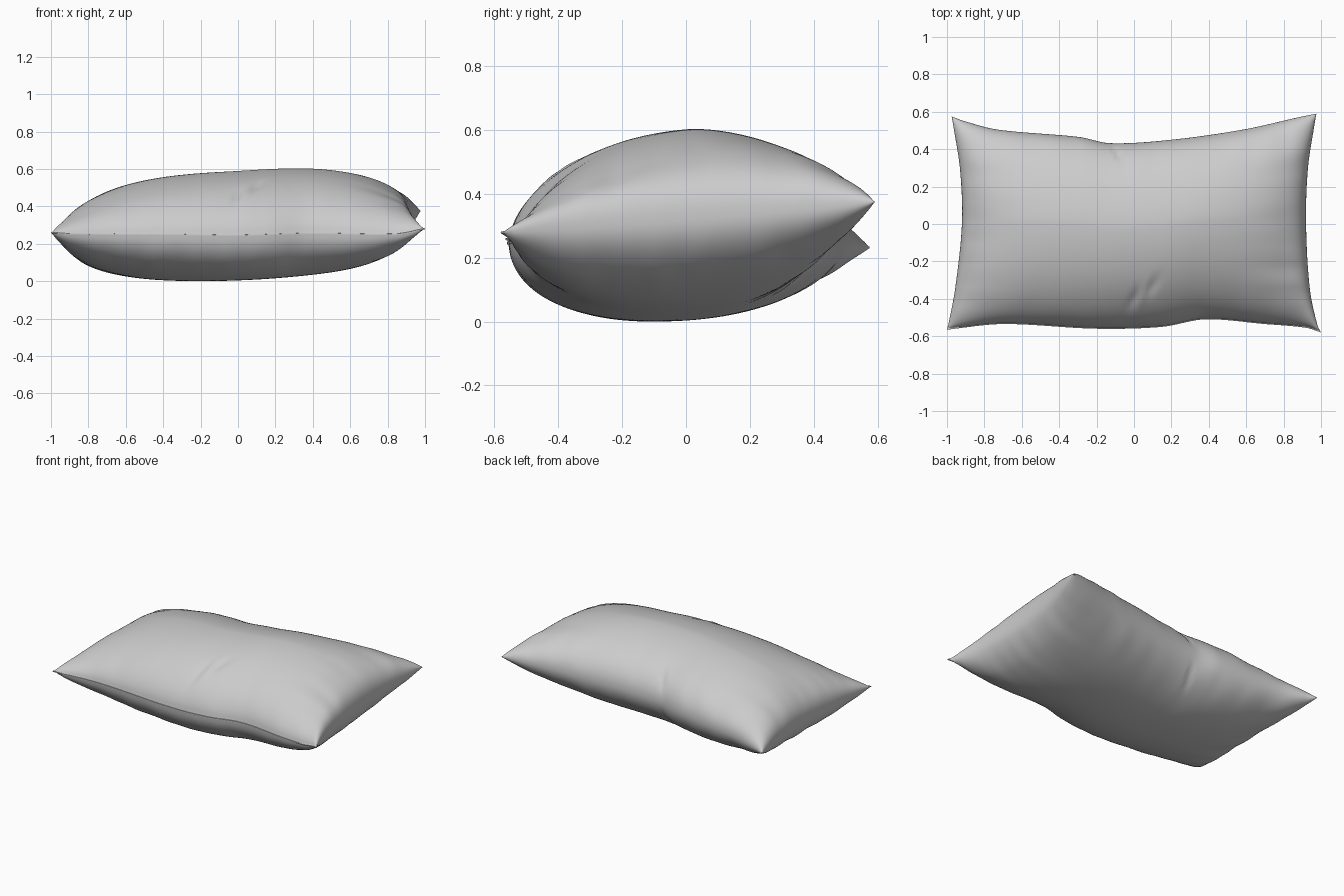
import bpy, bmesh, math
from mathutils import Vector, noise

if "Cube" in bpy.data.objects:
    bpy.data.objects.remove(bpy.data.objects["Cube"])

NU, NV = 150, 110


def curve(pts, t):
    # smooth interpolation through (parameter, value) points
    def slope(i):
        a, b = pts[max(i - 1, 0)], pts[min(i + 1, len(pts) - 1)]
        return (b[1] - a[1]) / (b[0] - a[0])
    i = 0
    while i < len(pts) - 2 and t > pts[i + 1][0]:
        i += 1
    (x0, y0), (x1, y1) = pts[i], pts[i + 1]
    h = x1 - x0
    s = (t - x0) / h
    return (y0 * (2*s**3 - 3*s**2 + 1) + y1 * (3*s**2 - 2*s**3)
            + h * slope(i) * (s**3 - 2*s**2 + s) + h * slope(i + 1) * (s**3 - s**2))


# Seam outline seen from above, and seam heights along front and back
FRONT = [(-1, -.565), (-.7, -.535), (-.2, -.56), (.15, -.55), (.38, -.51), (.7, -.535), (.92, -.555), (1, -.58)]
BACK = [(-1, .575), (-.93, .55), (-.75, .505), (-.3, .465), (-.13, .432), (.2, .45), (.6, .505), (.9, .57), (1, .59)]
LEFT = [(-1, -1), (-.93, -.99), (-.6, -.955), (0, -.92), (.5, -.93), (.9, -.965), (1, -.975)]
RIGHT = [(-1, 1), (-.93, .98), (-.6, .94), (0, .92), (.5, .93), (.9, .965), (1, .975)]
FRONT_Z = [(-1, .265), (-.9, .258), (-.4, .255), (0, .25), (.4, .26), (.85, .257), (1, .285)]
BACK_Z = [(-1, .237), (-.5, .27), (0, .305), (.5, .34), (1, .38)]


def dent(x, y, cx, cy, ang, length, width):
    # elongated soft crease mask
    dx, dy = x - cx, y - cy
    a = dx * math.cos(ang) + dy * math.sin(ang)
    b = -dx * math.sin(ang) + dy * math.cos(ang)
    return math.exp(-(a / length)**2 - (b / width)**2)


def point(u, v, side):
    a, b = (u + 1) / 2, (v + 1) / 2
    x = curve(LEFT, v) * (1 - a) + curve(RIGHT, v) * a
    y = curve(FRONT, u) * (1 - b) + curve(BACK, u) * b
    z = curve(FRONT_Z, u) * (1 - b) + curve(BACK_Z, u) * b
    if side == 0:
        return Vector((x, y, z))
    # puffed cross-section: thin flange at the front seam, rounded elsewhere
    c = .08 if side > 0 else 0
    w = (v - c) / (1 - c) if v > c else (c - v) / (1 + c)
    if v < 0:
        w = min(1, w / .988)
    f = max(0, 1 - abs(u)**2.75)**.43
    if side > 0:
        g = max(0, 1 - w**(2 if v < c else 1.55))**(.55 if v < c else .47)
    else:
        g = max(0, 1 - w**2.15)**.5
    t = f * g * (.315 + .012 * u if side > 0 else .266)
    # gathers running inward from the seams
    r = abs(v)**5 * noise.noise(Vector((x * 8, y * 2, side * 3)))
    r += abs(u)**6 * noise.noise(Vector((x * 2, y * 9, 7 + side)))
    t *= 1 + .1 * r
    # creases in the cloth
    if side > 0:
        t -= .05 * dent(x, y, -.10, .40, -1.1, .07, .010) * g
        t -= .014 * dent(x, y, .0, -.40, 1.2, .06, .02)
        t -= .012 * dent(x, y, .09, -.34, 1.0, .07, .025)
        t += .010 * dent(x, y, .05, -.38, 1.2, .07, .02)
    else:
        t -= .03 * dent(x, y, -.12, .40, 1.3, .08, .015) * g
    return Vector((x, y, z + side * max(t, .003)))


# Pillow: top and bottom cloth panels sharing one seam
bm = bmesh.new()
us = [math.sin(math.pi / 2 * (2 * i / NU - 1)) for i in range(NU + 1)]
vs = [math.sin(math.pi / 2 * (2 * j / NV - 1)) for j in range(NV + 1)]
seam = {}
for side in (1, -1):
    grid = {}
    for i, u in enumerate(us):
        for j, v in enumerate(vs):
            edge = i in (0, NU) or j in (0, NV)
            if edge and (i, j) in seam:
                grid[i, j] = seam[i, j]
                continue
            grid[i, j] = bm.verts.new(point(u, v, 0 if edge else side))
            if edge:
                seam[i, j] = grid[i, j]
    for i in range(NU):
        for j in range(NV):
            q = [grid[i, j], grid[i + 1, j], grid[i + 1, j + 1], grid[i, j + 1]]
            bm.faces.new(q if side > 0 else q[::-1])

# rest on the ground
low = min(v.co.z for v in bm.verts)
for v in bm.verts:
    v.co.z -= low
mesh = bpy.data.meshes.new("pillow")
bm.to_mesh(mesh)
bm.free()
pillow = bpy.data.objects.new("pillow", mesh)
bpy.context.collection.objects.link(pillow)
bpy.context.view_layer.objects.active = pillow
pillow.select_set(True)
bpy.ops.object.shade_smooth_by_angle(angle=math.radians(60))
